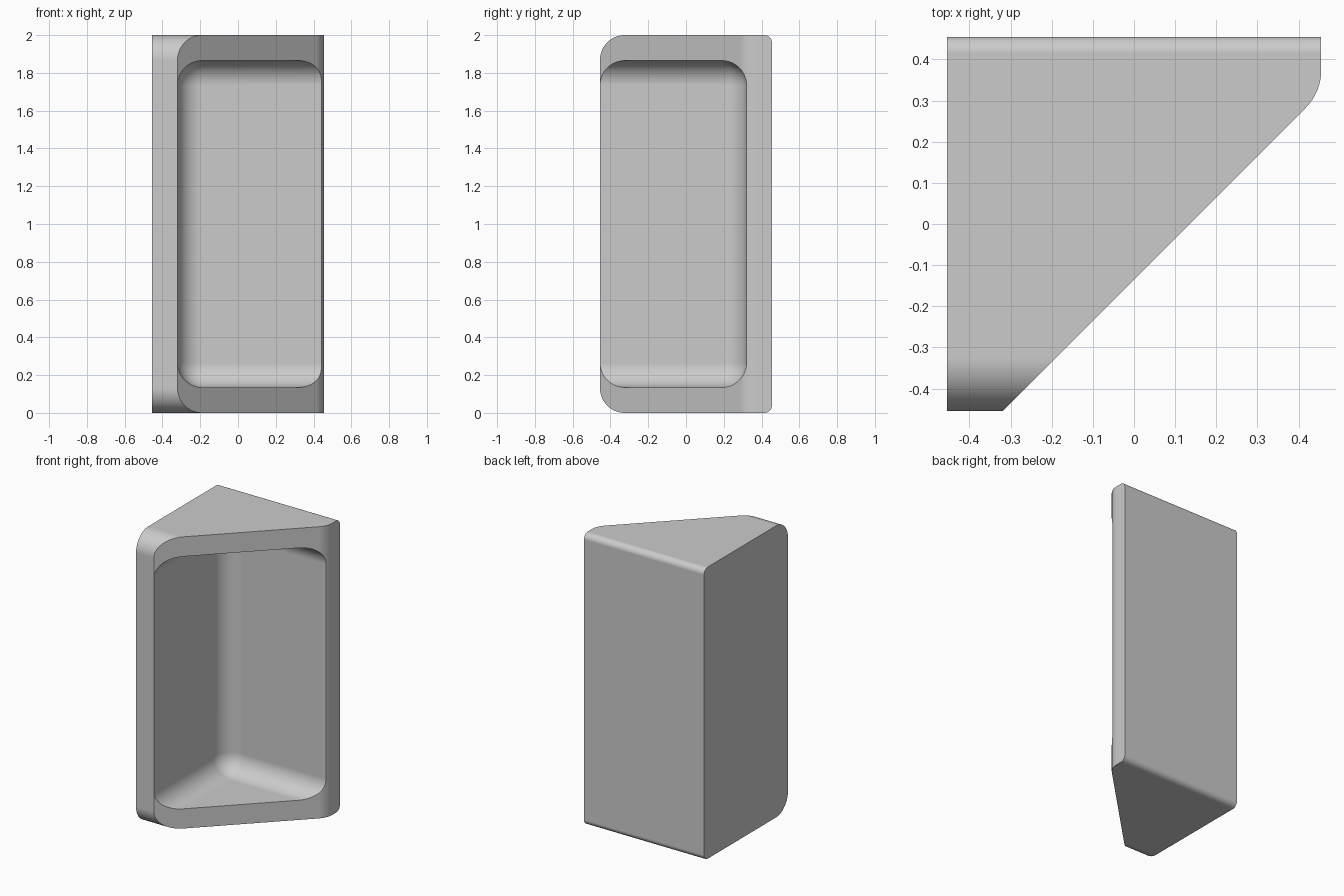
import bpy, bmesh
from math import sin, cos, tan, radians
from mathutils import Matrix, Vector

if "Cube" in bpy.data.objects:
    bpy.data.objects.remove(bpy.data.objects["Cube"], do_unlink=True)

HALF, HEIGHT = 0.455, 2.0      # half footprint and height
WALL, FILLET = 0.135, 0.13     # wall thickness and large radius
BACK_R = 0.04                  # small radius on the back edges

grey = bpy.data.materials.new("plain_grey")
grey.use_nodes = True
colour = (0.6, 0.6, 0.6, 1)
grey.diffuse_color = colour
grey.node_tree.nodes["Principled BSDF"].inputs["Base Color"].default_value = colour


def arc(cx, cy, r, start, end, steps):
    angles = [radians(start + (end - start) * i / steps) for i in range(steps + 1)]
    return [(cx + r * cos(a), cy + r * sin(a)) for a in angles]


def finish(name, bm):
    bmesh.ops.recalc_face_normals(bm, faces=bm.faces[:])
    mesh = bpy.data.meshes.new(name)
    bm.to_mesh(mesh)
    bm.free()
    mesh.materials.append(grey)
    obj = bpy.data.objects.new(name, mesh)
    bpy.context.scene.collection.objects.link(obj)
    return obj


def prism(name, points, direction):
    bm = bmesh.new()
    face = bm.faces.new([bm.verts.new(p) for p in points])
    out = bmesh.ops.extrude_face_region(bm, geom=[face])
    moved = [v for v in out["geom"] if isinstance(v, bmesh.types.BMVert)]
    bmesh.ops.translate(bm, verts=moved, vec=Vector(direction))
    return finish(name, bm)


# Body: side profile with large front and small back rounding, swept across x
side = []
for r, y_sign, z_top, start in ((BACK_R, 1, True, 0), (FILLET, -1, True, 90),
                                (FILLET, -1, False, 180), (BACK_R, 1, False, 270)):
    side += arc(y_sign * (HALF - r), HEIGHT - r if z_top else r, r, start, start + 90, 12)
shell = prism("corner_shell", [(-HALF, y, z) for y, z in side], (1.2, 0, 0))

# Plan cutter: keeps everything behind the diagonal opening, with a rounded right end
tangent = FILLET * tan(radians(22.5))
end_y = HALF - WALL + tangent
plan = [(-1, 1), (-1, -1 - WALL), *reversed(arc(HALF - FILLET, end_y, FILLET, 0, -45, 8)), (HALF, 1)]
plan_cutter = prism("plan_cutter", [(x, y, -1) for x, y in plan], (0, 0, 4))

# Cavity cutter: fully rounded box running out through the diagonal
bm = bmesh.new()
size = 1.6
depth = HEIGHT - 2 * WALL
inner = HALF - WALL
bmesh.ops.create_cube(bm, size=1, matrix=Matrix.Translation(
    (-inner + size / 2, inner - size / 2, HEIGHT / 2)) @ Matrix.Diagonal((size, size, depth, 1)))
bmesh.ops.bevel(bm, geom=bm.edges[:], offset=FILLET, segments=12, profile=0.5, affect='EDGES')
cavity_cutter = finish("cavity_cutter", bm)

# Cut the shell and bake the result
for cutter, operation in ((plan_cutter, 'INTERSECT'), (cavity_cutter, 'DIFFERENCE')):
    mod = shell.modifiers.new(cutter.name, 'BOOLEAN')
    mod.object, mod.operation, mod.solver = cutter, operation, 'EXACT'
    cutter.hide_render = True
graph = bpy.context.evaluated_depsgraph_get()
baked = bpy.data.meshes.new_from_object(shell.evaluated_get(graph))
shell.modifiers.clear()
shell.data = baked
baked.materials.clear()
baked.materials.append(grey)
for poly in baked.polygons:
    poly.material_index = 0
for cutter in (plan_cutter, cavity_cutter):
    bpy.data.objects.remove(cutter, do_unlink=True)

# Smooth fillets with crisp rims and clean flats
bpy.ops.object.select_all(action='DESELECT')
shell.select_set(True)
bpy.context.view_layer.objects.active = shell
bpy.ops.object.shade_smooth_by_angle(angle=radians(30))
weighted = shell.modifiers.new("clean_normals", 'WEIGHTED_NORMAL')
weighted.keep_sharp = True
